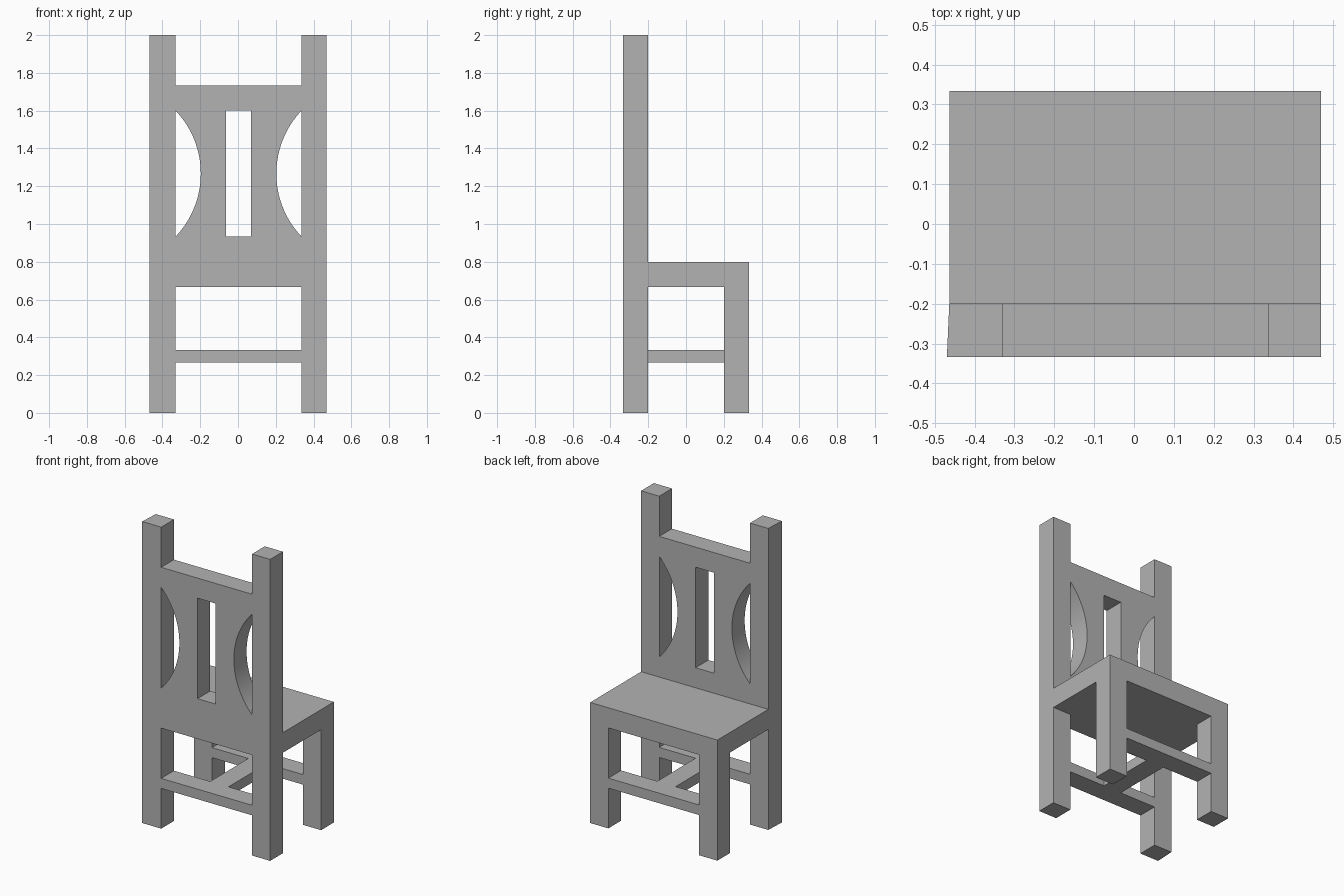
import bpy, bmesh, math

cube = bpy.data.objects.get("Cube")
if cube:
    bpy.data.objects.remove(cube, do_unlink=True)

U = 2 / 30            # module: every part is a multiple of this
HALF_W = 7 * U        # outer half width
INNER = 5 * U         # inner face of the legs
DEPTH = 5 * U         # outer half depth
MID = 3 * U           # inner face of front and back frames
SHIFT = 0.003         # offset caused by the slightly splayed post

grey = bpy.data.materials.new("plain grey")
grey.use_nodes = True
grey.diffuse_color = (0.45, 0.45, 0.45, 1)
grey.node_tree.nodes["Principled BSDF"].inputs["Base Color"].default_value = (0.45, 0.45, 0.45, 1)


def add_object(name, bm):
    bmesh.ops.recalc_face_normals(bm, faces=bm.faces)
    mesh = bpy.data.meshes.new(name)
    bm.to_mesh(mesh)
    bm.free()
    mesh.materials.append(grey)
    obj = bpy.data.objects.new(name, mesh)
    bpy.context.collection.objects.link(obj)
    return obj


def box(name, x, y, z):
    """Box from (low, high) ranges on each axis."""
    bm = bmesh.new()
    bmesh.ops.create_cube(bm, size=1)
    for v in bm.verts:
        v.co = [r[0] if c < 0 else r[1] for c, r in zip(v.co, (x, y, z))]
        v.co.x += SHIFT
    return add_object(name, bm)


# Back posts and front legs
for side, x in (("right", (-HALF_W, -INNER)), ("left", (INNER, HALF_W))):
    post = box(side + "_back_post", x, (-DEPTH, -MID), (0, 2))
    box(side + "_front_leg", x, (MID, DEPTH), (0, 10 * U))
    if side == "right":
        # outer back edge flares out a little
        for v in post.data.vertices:
            if v.co.x < -INNER - U and v.co.y < -MID - U:
                v.co.x -= 2 * SHIFT

# Seat
box("seat", (-HALF_W, HALF_W), (-MID, DEPTH), (10 * U, 12 * U))

# Rails between the legs, joined by a central stretcher
box("back_rail", (-INNER, INNER), (-DEPTH, -MID), (4 * U, 5 * U))
box("front_rail", (-INNER, INNER), (MID, DEPTH), (4 * U, 5 * U))
box("middle_stretcher", (-U, U), (-MID, MID), (4 * U, 5 * U))

# Back panel: bowed notch on each side and a central slot
low, high = 14 * U, 24 * U
centre, half, sag = (low + high) / 2, (high - low) / 2, 2 * U
radius = (half ** 2 + sag ** 2) / (2 * sag)
sweep = math.asin(half / radius)
STEPS = 32
notch = []
for i in range(STEPS + 1):
    a = sweep * (2 * i / STEPS - 1)
    notch.append((INNER - sag + radius - radius * math.cos(a),
                  centre + radius * math.sin(a)))
half_outline = [(INNER, 10 * U)] + notch + [(INNER, 26 * U)]
outline = half_outline + [(-x, z) for x, z in reversed(half_outline)]
slot = [(-U, low), (U, low), (U, high), (-U, high)]

curve = bpy.data.curves.new("panel_profile", "CURVE")
curve.dimensions = "2D"
curve.fill_mode = "BOTH"
curve.extrude = U
for points in (outline, slot):
    spline = curve.splines.new("POLY")
    spline.points.add(len(points) - 1)
    for p, (x, z) in zip(spline.points, points):
        p.co = (x, z, 0, 1)
    spline.use_cyclic_u = True
helper = bpy.data.objects.new("panel_profile", curve)
bpy.context.collection.objects.link(helper)
bpy.context.view_layer.update()
flat = bpy.data.meshes.new_from_object(
    helper.evaluated_get(bpy.context.evaluated_depsgraph_get()))
bpy.data.objects.remove(helper, do_unlink=True)

bm = bmesh.new()
bm.from_mesh(flat)
bpy.data.meshes.remove(flat)
bmesh.ops.remove_doubles(bm, verts=bm.verts, dist=0.0005)
for v in bm.verts:
    x, z, d = v.co
    v.co = (x + SHIFT, -4 * U - d, z)
panel = add_object("back_panel", bm)

bpy.ops.object.select_all(action="DESELECT")
panel.select_set(True)
bpy.context.view_layer.objects.active = panel
bpy.ops.object.shade_smooth_by_angle(angle=math.radians(30))
